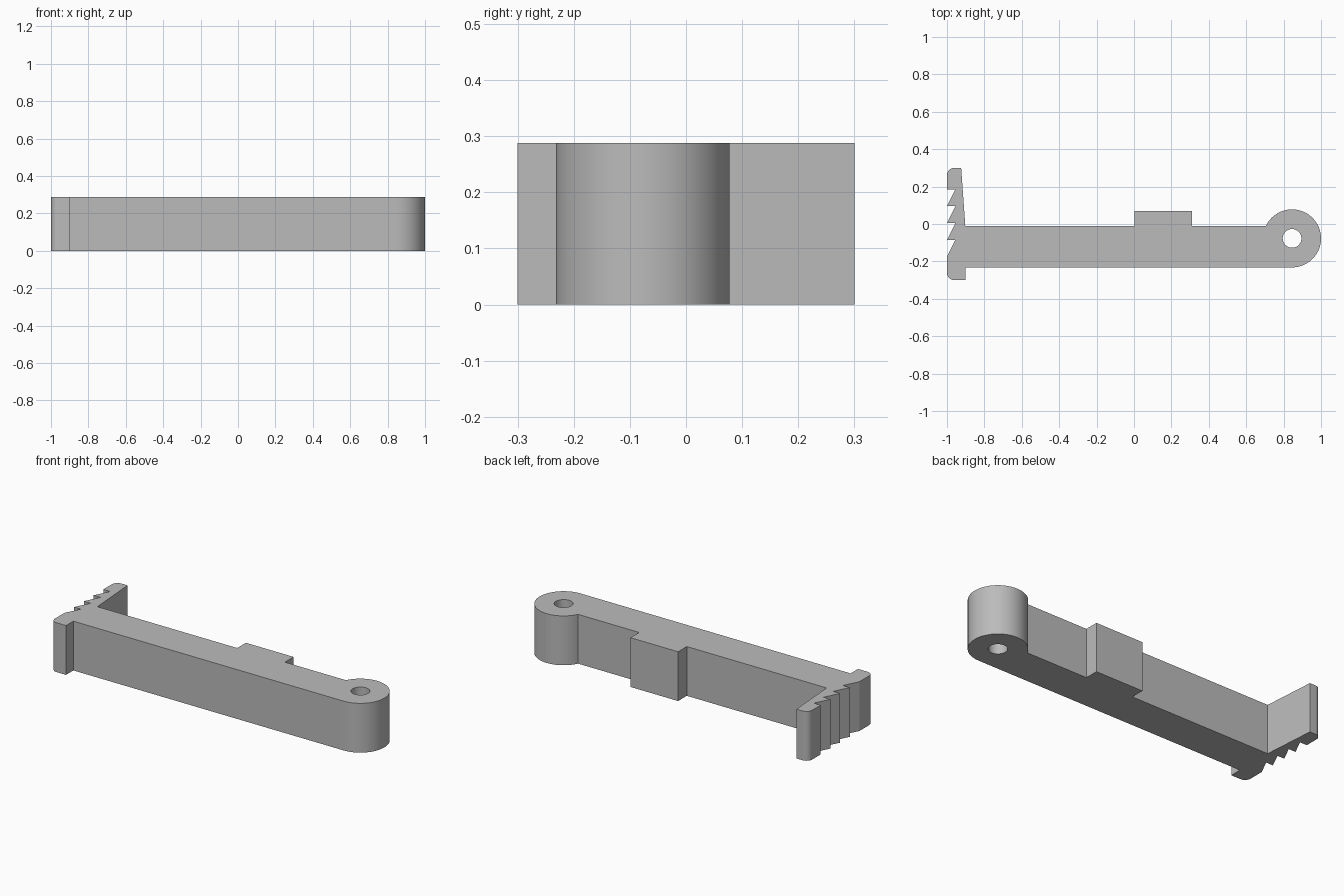
import bpy, bmesh
from math import sin, cos, radians

cube = bpy.data.objects.get("Cube")
if cube:
    bpy.data.objects.remove(cube, do_unlink=True)

HEIGHT = 0.288
ARM_BACK, ARM_FRONT = -0.01, -0.232
JAW_LEFT, JAW_RIGHT, JAW_END = -1.0, -0.902, 0.3
HUB = (0.845, -0.077)
HUB_R = 0.155


def arc(cx, cy, r, start, end, steps):
    """Points along a circular arc, angles in degrees."""
    angles = [radians(start + (end - start) * i / steps) for i in range(steps + 1)]
    return [(cx + r * cos(a), cy + r * sin(a)) for a in angles]


# Outline, counter-clockwise: front foot, arm edge, rounded hub
outline = [(JAW_RIGHT, -JAW_END), (JAW_RIGHT, ARM_FRONT)]
outline += arc(*HUB, HUB_R, -90, 154.4, 48)
# Raised pad on the back of the arm
outline += [(0.31, ARM_BACK), (0.31, 0.07), (0.002, 0.07), (0.002, ARM_BACK)]
# Tapered jaw with rounded tip
outline += [(JAW_RIGHT, ARM_BACK), (-0.924, JAW_END)]
outline += arc(-0.962, JAW_END - 0.038, 0.038, 90, 180, 8)
# Saw teeth on the jaw's outer side
for i in range(4):
    y = 0.185 - i * 0.09
    outline += [(JAW_LEFT, y), (-0.955, y)]
outline.append((JAW_LEFT, -0.174))
# Rounded corner of the front foot
outline += arc(-0.962, -JAW_END + 0.038, 0.038, 180, 270, 8)

# Pivot hole
hole = arc(*HUB, 0.05, 0, 360, 40)[:-1]

# Fill the profile around the hole and extrude it upwards
bm = bmesh.new()
for loop in (outline, hole):
    verts = [bm.verts.new((x, y, 0)) for x, y in loop]
    for a, b in zip(verts, verts[1:] + verts[:1]):
        bm.edges.new((a, b))
bmesh.ops.triangle_fill(bm, edges=bm.edges[:], use_beauty=True)
top = bmesh.ops.extrude_face_region(bm, geom=bm.faces[:], use_keep_orig=True)
bmesh.ops.translate(bm, vec=(0, 0, HEIGHT),
                    verts=[v for v in top["geom"] if isinstance(v, bmesh.types.BMVert)])
bmesh.ops.recalc_face_normals(bm, faces=bm.faces[:])

mesh = bpy.data.meshes.new("toothed_lever_arm")
bm.to_mesh(mesh)
bm.free()
lever = bpy.data.objects.new("toothed_lever_arm", mesh)
bpy.context.collection.objects.link(lever)

# Plain grey material
grey = bpy.data.materials.new("light_grey")
grey.use_nodes = True
colour = (0.5, 0.5, 0.5, 1)
grey.diffuse_color = colour
grey.node_tree.nodes["Principled BSDF"].inputs["Base Color"].default_value = colour
mesh.materials.append(grey)

# Smooth round walls, keep corners sharp
bpy.ops.object.select_all(action="DESELECT")
lever.select_set(True)
bpy.context.view_layer.objects.active = lever
bpy.ops.object.shade_smooth_by_angle(angle=radians(25))
